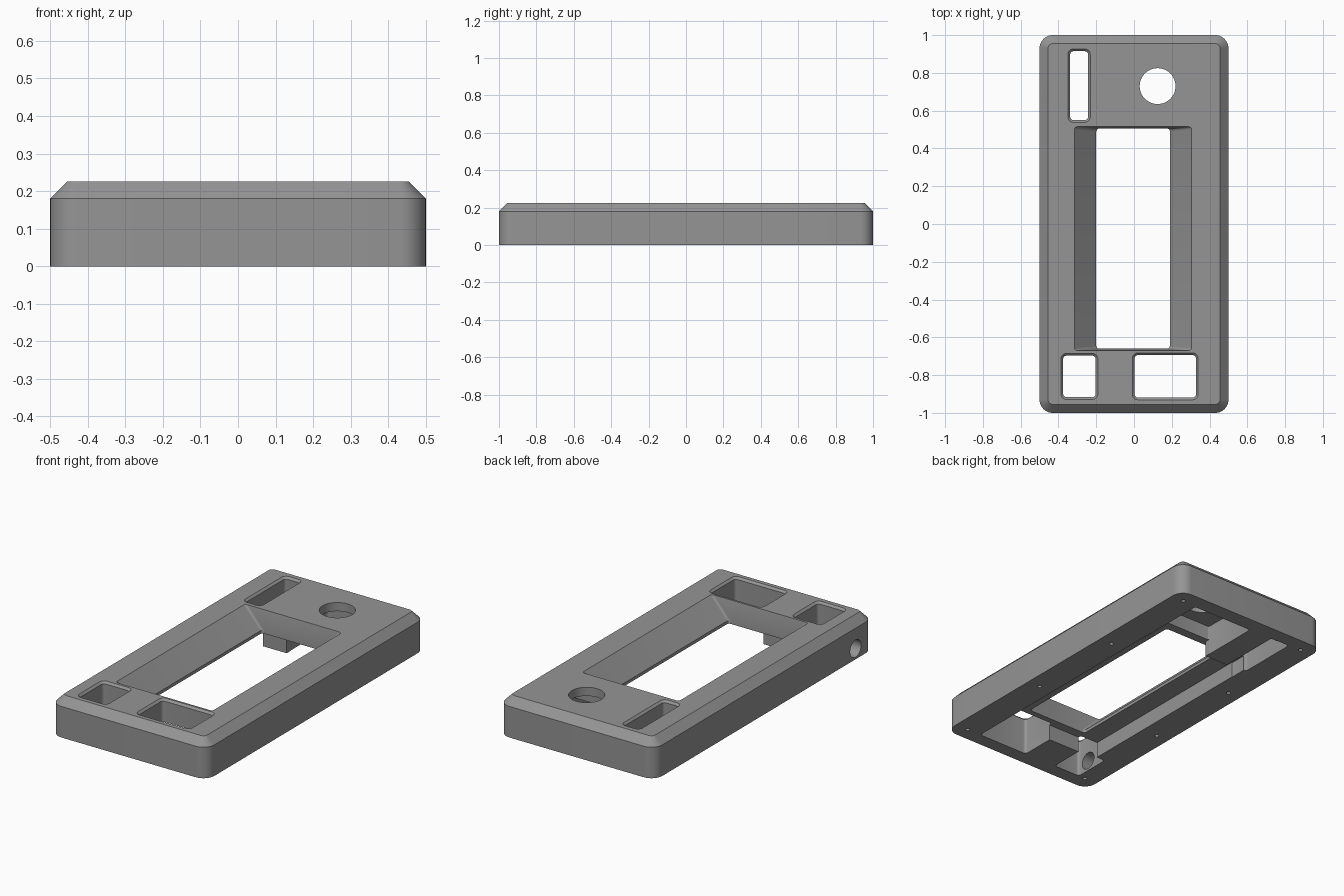
import bpy, bmesh, math

if "Cube" in bpy.data.objects:
    bpy.data.objects.remove(bpy.data.objects["Cube"])

grey = bpy.data.materials.new("grey plastic")
grey.diffuse_color = (0.3, 0.3, 0.3, 1)
grey.use_nodes = True
grey.node_tree.nodes["Principled BSDF"].inputs["Base Color"].default_value = grey.diffuse_color


def finish(name, bm):
    bmesh.ops.recalc_face_normals(bm, faces=bm.faces)
    me = bpy.data.meshes.new(name)
    bm.to_mesh(me)
    bm.free()
    me.materials.append(grey)
    ob = bpy.data.objects.new(name, me)
    bpy.context.collection.objects.link(ob)
    return ob


def loft(name, sections, steps=8):
    """Stack rounded rectangles (x0, x1, y0, y1, radius, z) into a solid."""
    bm = bmesh.new()
    rings = []
    for x0, x1, y0, y1, r, z in sections:
        ring = []
        corners = ((x1 - r, y1 - r), (x0 + r, y1 - r), (x0 + r, y0 + r), (x1 - r, y0 + r))
        for k, (cx, cy) in enumerate(corners):
            for i in range(steps + 1):
                a = math.pi / 2 * (k + i / steps)
                ring.append(bm.verts.new((cx + r * math.cos(a), cy + r * math.sin(a), z)))
        rings.append(ring)
    n = len(rings[0])
    for a, b in zip(rings, rings[1:]):
        for i in range(n):
            bm.faces.new((a[i], a[(i + 1) % n], b[(i + 1) % n], b[i]))
    bm.faces.new(rings[0])
    bm.faces.new(rings[-1])
    return finish(name, bm)


def cylinder(name, centre, radius, depth, axis="Z", sides=32):
    bm = bmesh.new()
    bmesh.ops.create_cone(bm, cap_ends=True, segments=sides, radius1=radius,
                          radius2=radius, depth=depth)
    ob = finish(name, bm)
    ob.location = centre
    if axis == "X":
        ob.rotation_euler = (0, math.pi / 2, 0)
    return ob


def well(name, x0, x1, y0, y1):
    """Through opening with a small chamfer at the top face."""
    c, d = 0.012, 0.037
    return loft(name, [(x0, x1, y0, y1, 0.018, -0.05), (x0, x1, y0, y1, 0.018, TOP - c),
                       (x0 - d, x1 + d, y0 - d, y1 + d, 0.018 + d, TOP - c + d)], 5)


TOP = 0.225

# Outer body with rounded corners and a chamfered top edge
body = loft("case_body", [(-0.5, 0.5, -1, 1, 0.07, 0), (-0.5, 0.5, -1, 1, 0.07, 0.18),
                          (-0.455, 0.455, -0.955, 0.955, 0.025, TOP)], 10)

cutters = [
    # Shallow underside recess behind the screen
    loft("recess_cutter", [(-0.32, 0.328, -0.715, 0.535, 0.015, -0.04),
                           (-0.32, 0.328, -0.715, 0.535, 0.015, 0.092)], 4),
    # Channel that continues the recess under the narrow slot
    loft("channel_cutter", [(-0.322, -0.215, 0.45, 0.912, 0.01, -0.045),
                            (-0.322, -0.215, 0.45, 0.912, 0.01, 0.09)], 3),
    # Deep underside pocket below the round hole
    loft("knob_pocket_cutter", [(-0.065, 0.326, 0.56, 0.91, 0.01, -0.042),
                                (-0.065, 0.326, 0.56, 0.91, 0.01, 0.175)], 3),
    loft("knob_passage_cutter", [(-0.063, 0.324, 0.45, 0.7, 0.005, -0.043),
                                 (-0.063, 0.324, 0.45, 0.7, 0.005, 0.091)], 2),
    # Screen window with sloping long sides
    loft("window_cutter", [(-0.2, 0.19, -0.66, 0.505, 0.015, 0.04),
                           (-0.2, 0.19, -0.66, 0.505, 0.015, 0.11),
                           (-0.315, 0.305, -0.67, 0.515, 0.015, TOP),
                           (-0.34, 0.33, -0.672, 0.517, 0.015, TOP + 0.025)], 5),
    # Top openings
    well("slot_cutter", -0.338, -0.243, 0.55, 0.915),
    well("small_port_cutter", -0.375, -0.203, -0.917, -0.697),
    well("large_port_cutter", 0.003, 0.328, -0.919, -0.694),
    cylinder("knob_hole_cutter", (0.125, 0.73, 0.2), 0.095, 0.2, sides=48),
    # Cable hole in the side wall
    cylinder("cable_hole_cutter", (-0.45, -0.838, 0.062), 0.05, 0.3, "X"),
]

# Round hole rim chamfer
bm = bmesh.new()
bmesh.ops.create_cone(bm, cap_ends=True, segments=48, radius1=0.088, radius2=0.108, depth=0.04)
rim = finish("knob_rim_cutter", bm)
rim.location = (0.125, 0.73, TOP + 0.008)
cutters.append(rim)

# Screw holes along both long sides
for x in (-0.419, 0.419):
    for y in (-0.919, -0.306, 0.306, 0.919):
        cutters.append(cylinder("screw_hole_cutter", (x, y, 0), 0.012, 0.16, sides=16))

# Cut everything out of the body
for c in cutters:
    c.hide_render = True
    m = body.modifiers.new(c.name, "BOOLEAN")
    m.operation = "DIFFERENCE"
    m.solver = "EXACT"
    m.object = c
bpy.context.view_layer.update()
dg = bpy.context.evaluated_depsgraph_get()
cut_mesh = bpy.data.meshes.new_from_object(body.evaluated_get(dg))
body.modifiers.clear()
body.data = cut_mesh
for c in cutters:
    bpy.data.objects.remove(c, do_unlink=True)

# One colour, smooth curves, crisp edges
cut_mesh.materials.clear()
cut_mesh.materials.append(grey)
for p in cut_mesh.polygons:
    p.material_index = 0
bpy.context.view_layer.objects.active = body
body.select_set(True)
bpy.ops.object.shade_smooth_by_angle(angle=math.radians(30))
